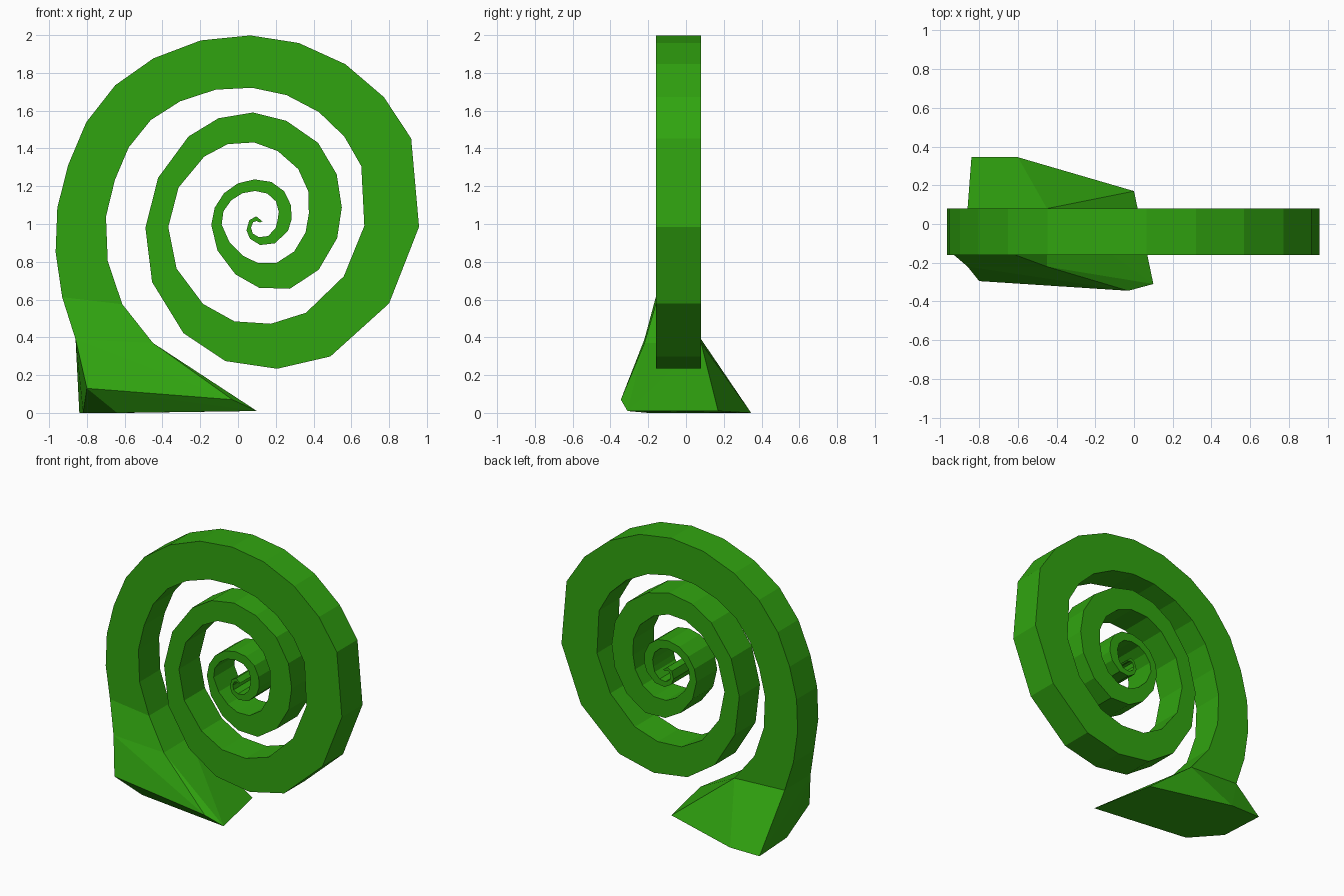
import bpy, bmesh
from math import radians, cos, sin

cube = bpy.data.objects.get("Cube")
if cube:
    bpy.data.objects.remove(cube, do_unlink=True)

# One flat leaf green
green = bpy.data.materials.new("leaf_green")
green.use_nodes = True
colour = (0.03, 0.37, 0.005, 1)
green.diffuse_color = colour
green.node_tree.nodes["Principled BSDF"].inputs["Base Color"].default_value = colour

FRONT, BACK = -0.16, 0.08
CENTRE_X, CENTRE_Z = 0.1, 1.0

# Spiral profile: angle, outer radius, inner radius
PROFILE = [
    (205, 1.11, .835), (185, 1.07, .81), (163, 1.047, .787), (140, 1.055, .793),
    (93, 1.0, .723), (29, .934, .632), (0, .86, .57), (-30, .817, .537),
    (-61, .802, .537), (-102, .747, .53), (-150, .636, .487), (-177, .591, .47),
    (-206, .577, .457), (-251, .596, .45), (-270, .59, .43), (-306, .54, .366),
    (-349, .458, .28), (-375, .425, .257), (-424, .384, .23), (-475, .286, .182),
    (-511, .246, .173), (-550, .24, .192), (-660, .235, .168), (-711, .187, .11),
    (-765, .141, .088), (-834, .087, .055), (-871, .063, .035), (-927, .045, .022),
    (-990, .04, .015), (-1080, .03, .02),
]

# Segment runs along the spiral: count, angle step
RUNS = [(3, 12.6), (3, 13.6), (3, 15), (3, 16), (3, 30), (3, 21), (4, 27),
        (3, 18), (4, 21), (2, 26.5), (2, 25), (2, 33), (5, 22), (4, 21),
        (4, 34), (2, 58), (1, 70)]


def radius(angle, column):
    for a, b in zip(PROFILE, PROFILE[1:]):
        if a[0] >= angle >= b[0]:
            t = (a[0] - angle) / (a[0] - b[0])
            return a[column] + t * (b[column] - a[column])
    return PROFILE[0 if angle > 0 else -1][column]


def polar(angle, r):
    return CENTRE_X + r * cos(radians(angle)), CENTRE_Z + r * sin(radians(angle))


def section(outer, inner, front=FRONT, back=BACK):
    """Four corners of a rib, in order around the stem."""
    (ox, oz), (ix, iz) = outer, inner
    return [(ox, front, oz), (ix, front, iz), (ix, back, iz), (ox, back, oz)]


def finish(bm, name):
    bmesh.ops.recalc_face_normals(bm, faces=bm.faces)
    mesh = bpy.data.meshes.new(name)
    bm.to_mesh(mesh)
    bm.free()
    mesh.materials.append(green)
    obj = bpy.data.objects.new(name, mesh)
    bpy.context.collection.objects.link(obj)
    return obj


# Stem ribs: flared neck first, then the curl
neck = section((-.86, .39), (-.45, .37), front=-.22)
ribs = [neck]
angles = [200.6]
for count, step in RUNS:
    for _ in range(count):
        angles.append(angles[-1] - step)
for angle in angles:
    inner_angle = angle + max(0, angle - 170) / 3
    ribs.append(section(polar(angle, radius(angle, 1)),
                        polar(inner_angle, radius(angle, 2))))

# Curled stem lofted through the ribs
bm = bmesh.new()
loops = [[bm.verts.new(p) for p in rib] for rib in ribs]
for a, b in zip(loops, loops[1:]):
    for i in range(4):
        j = (i + 1) % 4
        bm.faces.new((a[i], a[j], b[j], b[i]))
bm.faces.new(loops[0])
bm.faces.new(loops[-1])
finish(bm, "spiral_stem")

# Faceted foot: hull from the neck to the ground outline
ground = [(-.84, .345, 0), (-.6, .345, 0), (0, .17, .01), (.1, -.31, .01),
          (-.64, -.2, 0), (-.82, 0, 0)]
toe_ridge = [(-.8, -.295, .13), (-.03, -.345, .07)]
bm = bmesh.new()
for p in neck + ground + toe_ridge:
    bm.verts.new(p)
bmesh.ops.convex_hull(bm, input=bm.verts)
finish(bm, "foot")
